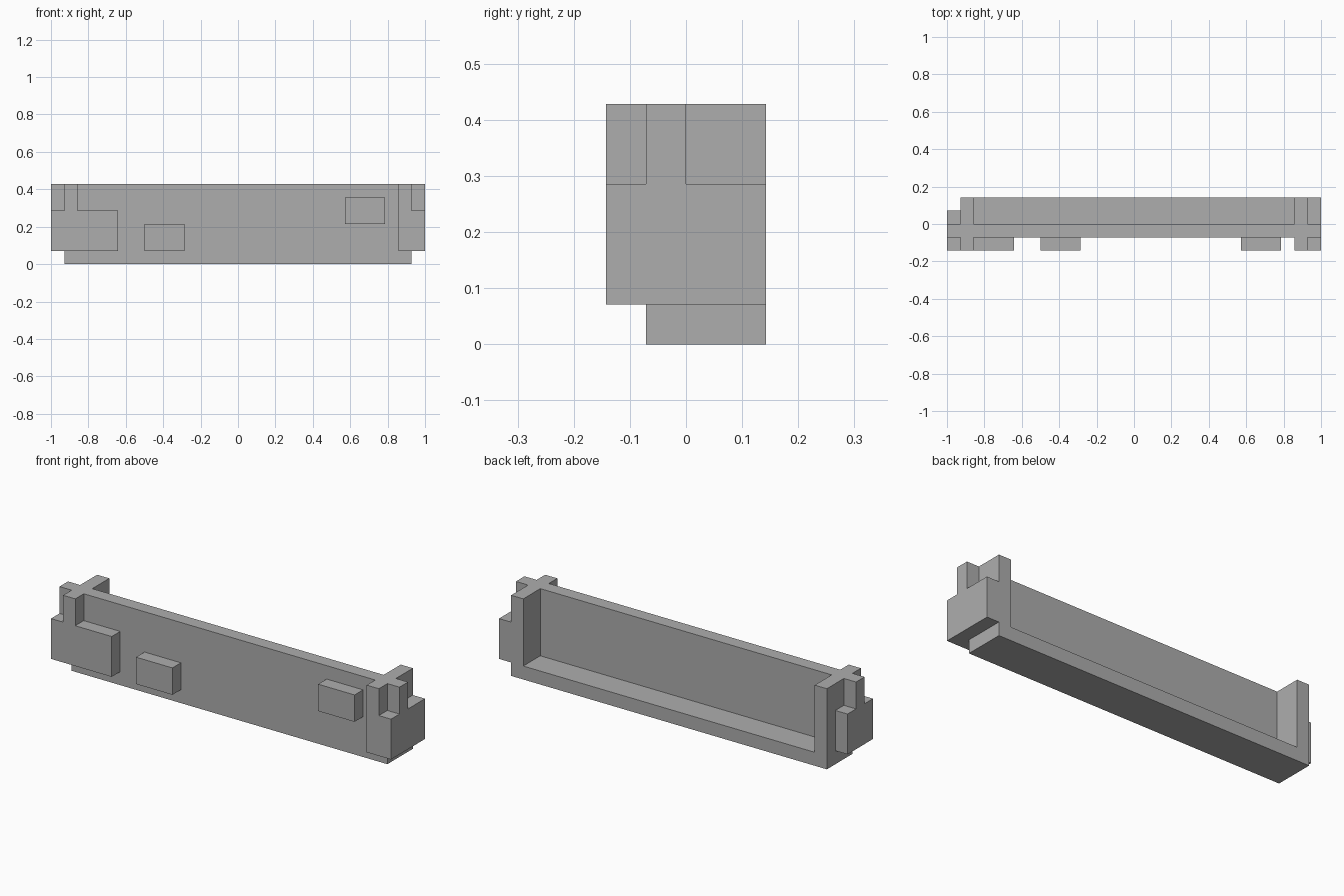
import bpy
import bmesh
from mathutils import Vector

U = 1 / 14  # one grid step of the model

if "Cube" in bpy.data.objects:
    bpy.data.objects.remove(bpy.data.objects["Cube"], do_unlink=True)

grey = bpy.data.materials.new("plain grey")
grey.use_nodes = True
grey.diffuse_color = (0.42, 0.42, 0.42, 1)
grey.node_tree.nodes["Principled BSDF"].inputs["Base Color"].default_value = grey.diffuse_color


def extrude(name, outline, place, push):
    """Extrude a 2D outline, mapped to space by place, along the vector push."""
    bm = bmesh.new()
    face = bm.faces.new([bm.verts.new(Vector(place(a, b)) * U) for a, b in outline])
    result = bmesh.ops.extrude_face_region(bm, geom=[face])
    moved = [v for v in result["geom"] if isinstance(v, bmesh.types.BMVert)]
    bmesh.ops.translate(bm, verts=moved, vec=Vector(push) * U)
    bmesh.ops.recalc_face_normals(bm, faces=bm.faces)
    mesh = bpy.data.meshes.new(name)
    bm.to_mesh(mesh)
    bm.free()
    mesh.materials.append(grey)
    obj = bpy.data.objects.new(name, mesh)
    bpy.context.collection.objects.link(obj)
    return obj


def rect(a0, a1, b0, b1):
    return [(a0, b0), (a1, b0), (a1, b1), (a0, b1)]


def front_piece(name, outline, y=-2, depth=1):
    return extrude(name, outline, lambda x, z: (x, y, z), (0, depth, 0))


def side_piece(name, outline, x):
    return extrude(name, outline, lambda y, z: (x, y, z), (1, 0, 0))


# Tray body: solid block hollowed from the back and top
body = front_piece("tray_body", rect(-13, 13, 0, 6), y=-1, depth=3)
cutter = front_piece("tray_cutter", rect(-12, 12, 1, 7), y=0, depth=3)
cutter.hide_render = True
cut = body.modifiers.new("hollow", "BOOLEAN")
cut.operation = "DIFFERENCE"
cut.solver = "EXACT"
cut.object = cutter
bpy.context.view_layer.objects.active = body
body.select_set(True)
bpy.ops.object.modifier_apply(modifier=cut.name)
bpy.data.objects.remove(cutter, do_unlink=True)

# Front corner trims: low block with a narrow post above
front_piece("right_front_trim", [(-14, 1), (-9, 1), (-9, 4), (-12, 4),
                                 (-12, 6), (-13, 6), (-13, 4), (-14, 4)])
front_piece("left_front_trim", [(12, 1), (14, 1), (14, 4), (13, 4), (13, 6), (12, 6)])

# End brackets: low block with a narrow post above
for name, x, back in (("right_end_bracket", -14, 1), ("left_end_bracket", 13, 2)):
    side_piece(name, [(-1, 1), (back, 1), (back, 4), (0, 4), (0, 6), (-1, 6)], x)

# Raised bricks on the front wall
front_piece("right_raised_brick", rect(-7, -4, 1, 3))
front_piece("left_raised_brick", rect(8, 11, 3, 5))
